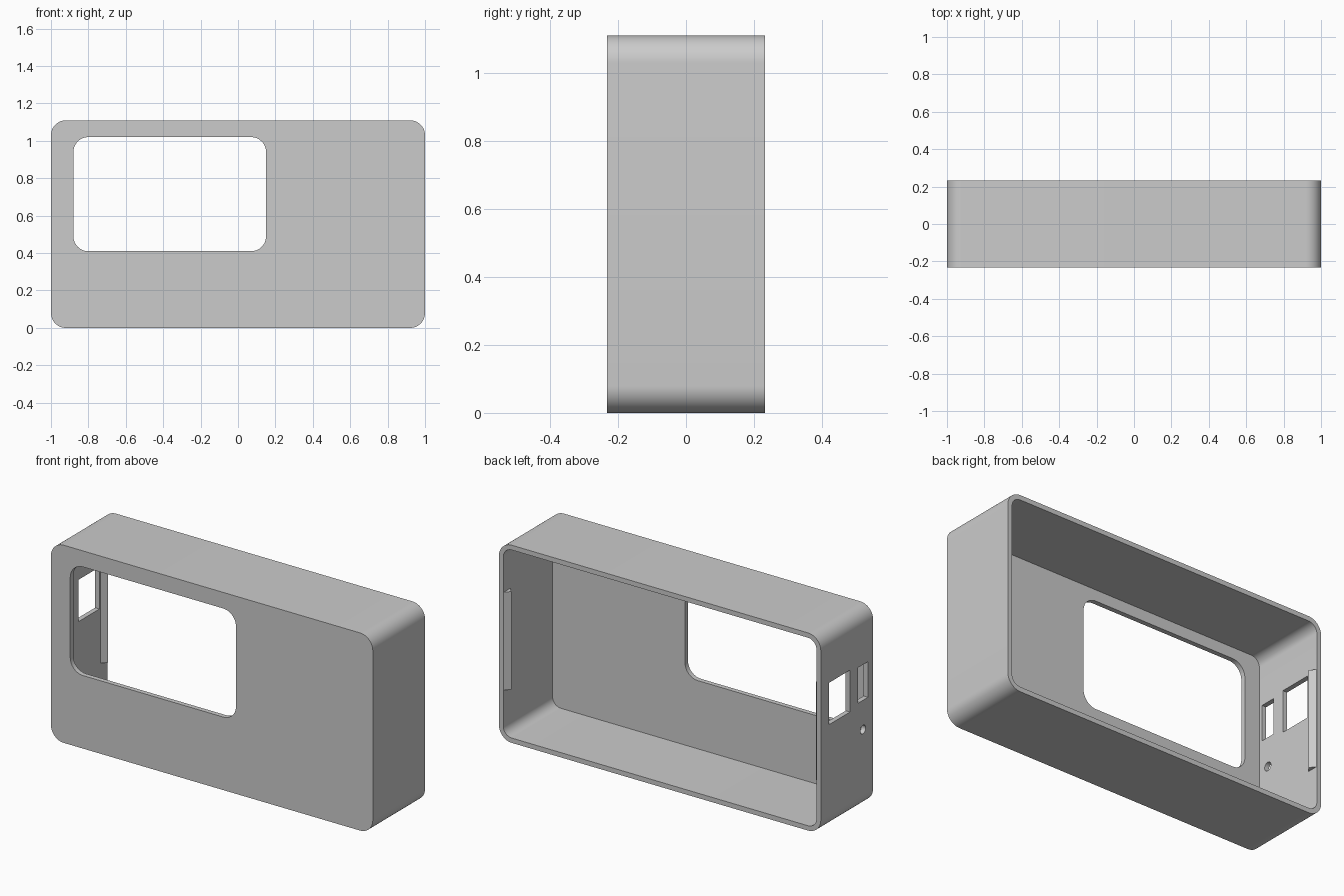
import bpy
import bmesh
import math
from mathutils import Vector

cube = bpy.data.objects.get("Cube")
if cube:
    bpy.data.objects.remove(cube, do_unlink=True)

# Overall sizes
HALF_W, HALF_D, HEIGHT = 1.0, 0.232, 1.11
WALL = 0.027
RADIUS = 0.08

grey = bpy.data.materials.new("plain_grey")
grey.use_nodes = True
colour = (0.6, 0.6, 0.6, 1.0)
grey.diffuse_color = colour
grey.node_tree.nodes["Principled BSDF"].inputs["Base Color"].default_value = colour


def extrude_profile(name, points, offset):
    """Make a solid by sweeping a flat outline along an offset."""
    bm = bmesh.new()
    face = bm.faces.new([bm.verts.new(p) for p in points])
    swept = bmesh.ops.extrude_face_region(bm, geom=[face])["geom"]
    verts = [g for g in swept if isinstance(g, bmesh.types.BMVert)]
    bmesh.ops.translate(bm, verts=verts, vec=Vector(offset))
    bmesh.ops.recalc_face_normals(bm, faces=bm.faces)
    mesh = bpy.data.meshes.new(name)
    bm.to_mesh(mesh)
    bm.free()
    mesh.materials.append(grey)
    obj = bpy.data.objects.new(name, mesh)
    bpy.context.collection.objects.link(obj)
    return obj


def rounded_slab(name, x0, x1, z0, z1, radius, y0, y1, steps=12):
    """Rounded rectangle in the front plane, swept from y0 to y1."""
    centres = [(x1 - radius, z1 - radius), (x0 + radius, z1 - radius),
               (x0 + radius, z0 + radius), (x1 - radius, z0 + radius)]
    points = []
    for quarter, (cx, cz) in enumerate(centres):
        for i in range(steps + 1):
            a = (quarter + i / steps) * math.pi / 2
            points.append((cx + radius * math.cos(a), y0, cz + radius * math.sin(a)))
    return extrude_profile(name, points, (0, y1 - y0, 0))


def side_port(name, outline):
    """Cutter through the right wall from a (y, z) outline."""
    x = -HALF_W - WALL
    return extrude_profile(name, [(x, y, z) for y, z in outline], (3 * WALL, 0, 0))


def rectangle(y0, y1, z0, z1):
    return [(y0, z0), (y1, z0), (y1, z1), (y0, z1)]


# Case body with an open back
case_shell = rounded_slab("case_shell", -HALF_W, HALF_W, 0, HEIGHT, RADIUS, -HALF_D, HALF_D)
hole = [(-0.142 + 0.024 * math.cos(i * math.pi / 12),
         0.446 + 0.024 * math.sin(i * math.pi / 12)) for i in range(24)]
cutters = [
    rounded_slab("cavity_cutter", -HALF_W + WALL, HALF_W - WALL, WALL, HEIGHT - WALL,
                 RADIUS - WALL, -HALF_D + WALL, HALF_D + 0.1),
    rounded_slab("window_cutter", -0.88, 0.15, 0.41, 1.02, 0.08, -HALF_D - 0.1, 0),
    side_port("large_port_cutter", rectangle(-0.027, 0.16, 0.588, 0.823)),
    side_port("small_port_cutter", rectangle(-0.186, -0.097, 0.61, 0.81)),
    side_port("round_port_cutter", hole),
]
bpy.context.view_layer.objects.active = case_shell
for cutter in cutters:
    cutter.hide_render = True
    mod = case_shell.modifiers.new(cutter.name, "BOOLEAN")
    mod.operation = "DIFFERENCE"
    mod.solver = "EXACT"
    mod.object = cutter
    bpy.ops.object.modifier_apply(modifier=mod.name)
for cutter in cutters:
    bpy.data.objects.remove(cutter, do_unlink=True)

bpy.ops.object.select_all(action="DESELECT")
case_shell.select_set(True)
bpy.ops.object.shade_smooth_by_angle(angle=math.radians(30))

# Snap ridges inside both end walls, near the open back
for side, label in ((1, "left"), (-1, "right")):
    wall_x = side * (HALF_W - WALL)
    peak_x = wall_x - side * 0.026
    root_x = wall_x + side * 0.005
    ridge = [(root_x, 0.168, 0.28), (wall_x, 0.168, 0.28), (peak_x, 0.198, 0.28),
             (wall_x, 0.228, 0.28), (root_x, 0.228, 0.28)]
    extrude_profile(label + "_snap_ridge", ridge, (0, 0, 0.55))
